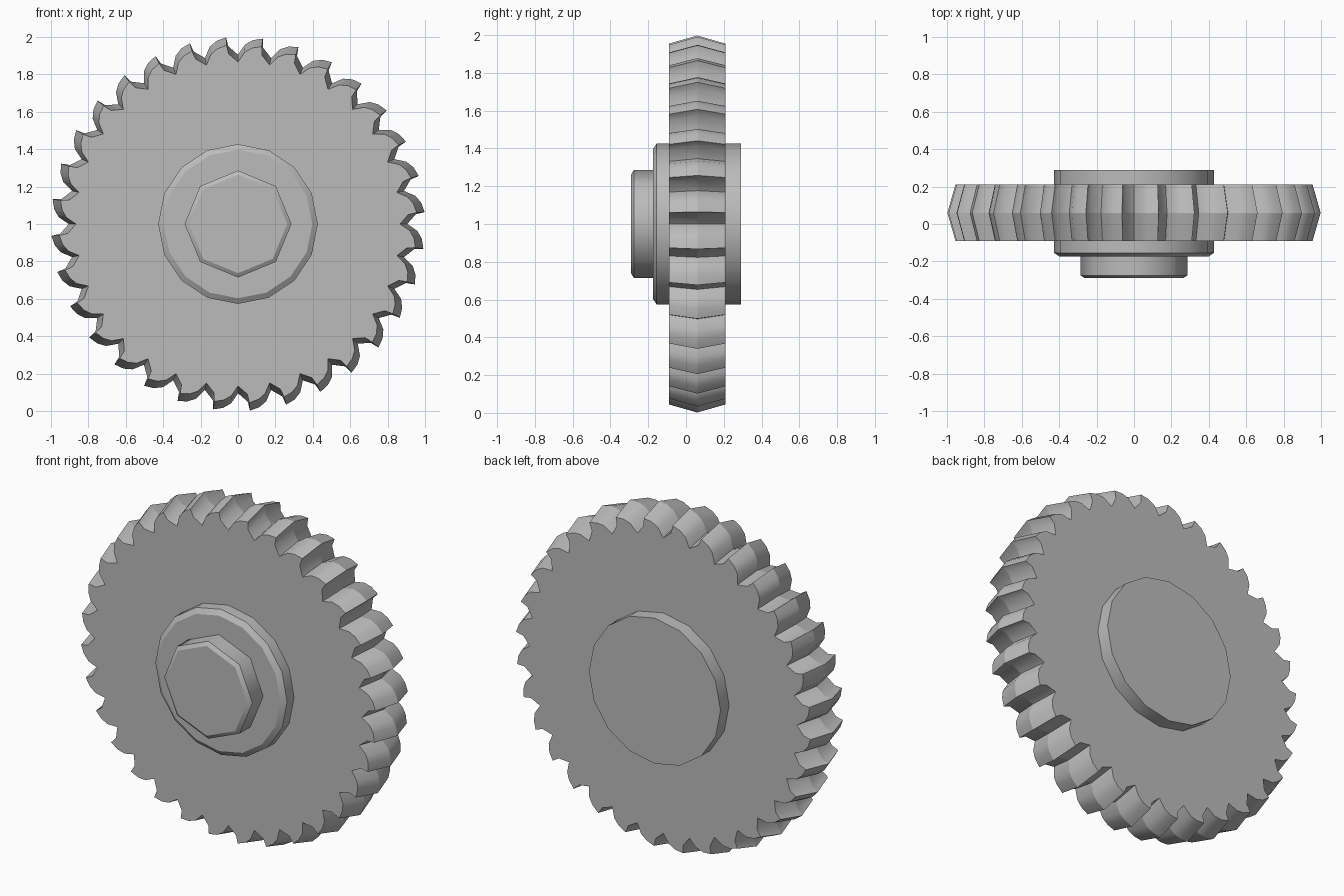
import bpy, bmesh, math

old = bpy.data.objects.get("Cube")
if old:
    bpy.data.objects.remove(old, do_unlink=True)

# Single grey metal material
steel = bpy.data.materials.new("grey_metal")
steel.use_nodes = True
GREY = (0.5, 0.5, 0.5, 1.0)
steel.diffuse_color = GREY
steel.node_tree.nodes["Principled BSDF"].inputs["Base Color"].default_value = GREY


def loft(name, profile, stations, crease):
    """Skin scaled copies of a polar profile (degrees, radius) along y.
    stations: (y, scale); crease(i) says if lengthwise edge i is sharp."""
    bm = bmesh.new()
    rings = []
    for y, s in stations:
        rings.append([bm.verts.new((s * r * math.cos(math.radians(a)), y,
                                    1 + s * r * math.sin(math.radians(a))))
                      for a, r in profile])
    n = len(profile)
    for r0, r1 in zip(rings, rings[1:]):
        for i in range(n):
            j = (i + 1) % n
            bm.faces.new((r0[i], r0[j], r1[j], r1[i])).smooth = True
    bm.faces.new(rings[0])
    bm.faces.new(rings[-1])
    # Rings stay sharp, lengthwise edges only where asked
    for ring in rings:
        for i in range(n):
            bm.edges.get((ring[i], ring[(i + 1) % n])).smooth = False
    for r0, r1 in zip(rings, rings[1:]):
        for i in range(n):
            bm.edges.get((r0[i], r1[i])).smooth = not crease(i)
    bmesh.ops.recalc_face_normals(bm, faces=bm.faces)
    mesh = bpy.data.meshes.new(name)
    bm.to_mesh(mesh)
    bm.free()
    mesh.materials.append(steel)
    obj = bpy.data.objects.new(name, mesh)
    bpy.context.collection.objects.link(obj)
    return obj


# Toothed wheel: 32 clockwise-leaning claws, crowned at mid width
TEETH = 32
STEP = 360 / TEETH
CLAW = [(0, 0.905), (2.2, 0.96), (4.6, 0.986), (7.6, 1.0), (8.1, 0.952)]
wheel = [(90 - k * STEP - a, r) for k in range(TEETH) for a, r in CLAW]
loft("toothed_wheel", wheel, [(-0.09, 0.957), (0.06, 1), (0.21, 0.957)],
     lambda i: i % len(CLAW) in (0, 3))


def polygon(sides, radius):
    return [(90 + 360 * k / sides, radius) for k in range(sides)]


# Hub disc through the wheel, chamfered at the front
loft("hub_disc", polygon(16, 0.427),
     [(-0.175, 0.93), (-0.155, 1), (0.29, 1)], lambda i: False)

# Eight-sided shaft end
loft("shaft_end", polygon(8, 0.286),
     [(-0.29, 0.92), (-0.275, 1), (-0.16, 1)], lambda i: False)
